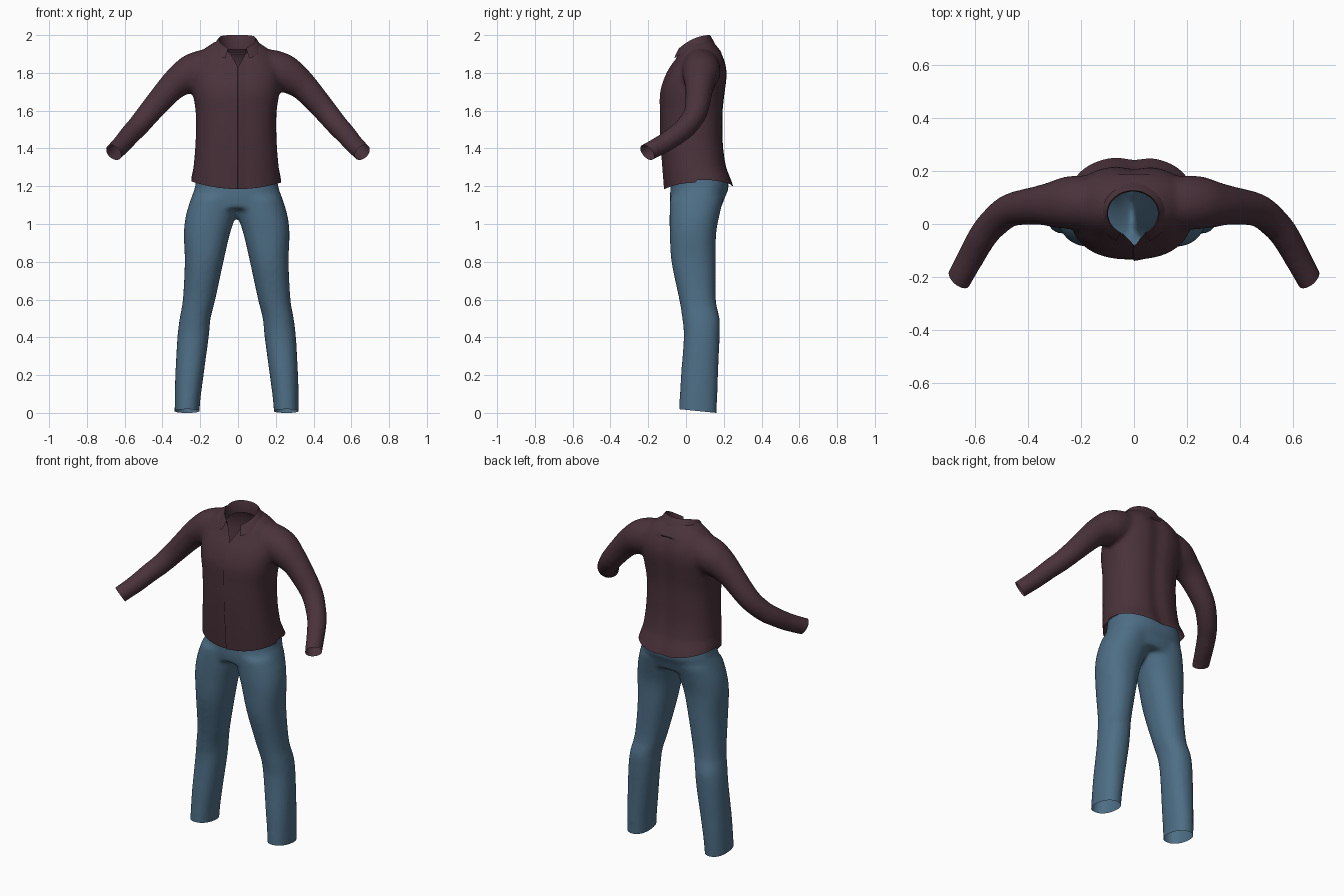
import bpy, bmesh, math
from mathutils import Vector

cube = bpy.data.objects.get("Cube")
if cube:
    bpy.data.objects.remove(cube, do_unlink=True)


def material(name, rgb):
    mat = bpy.data.materials.new(name)
    mat.use_nodes = True
    mat.diffuse_color = (*rgb, 1)
    mat.node_tree.nodes["Principled BSDF"].inputs["Base Color"].default_value = (*rgb, 1)
    return mat


maroon = material("dark maroon cloth", (0.068, 0.032, 0.043))
denim = material("blue denim", (0.075, 0.155, 0.235))


def smooth_rows(rows, steps=5):
    """Catmull-Rom resampling of a table of section values."""
    out = []
    for i in range(len(rows) - 1):
        a, b, c, d = (rows[max(0, min(len(rows) - 1, i + k))] for k in (-1, 0, 1, 2))
        for s in range(steps):
            t = s / steps
            out.append([0.5 * (2 * q + (r - p) * t + (2 * p - 5 * q + 4 * r - w) * t * t
                               + (3 * q - p - 3 * r + w) * t ** 3)
                        for p, q, r, w in zip(a, b, c, d)])
    return out + [list(rows[-1])]


def loft(bm, rings):
    """Closed tube through rings of points, capped at both ends."""
    loops = [[bm.verts.new(p) for p in ring] for ring in rings]
    n = len(loops[0])
    for lo, hi in zip(loops, loops[1:]):
        for i in range(n):
            j = (i + 1) % n
            bm.faces.new((lo[i], lo[j], hi[j], hi[i]))
    bm.faces.new(loops[0][::-1])
    bm.faces.new(loops[-1])


def flat_ring(z, x0, x1, y0, y1, power=2.4, n=40):
    """Level rounded section between the given limits."""
    ring = []
    for i in range(n):
        a = math.tau * i / n
        c, s = math.cos(a), math.sin(a)
        ring.append(((x0 + x1) / 2 + (x1 - x0) / 2 * math.copysign(abs(c) ** (2 / power), c),
                     (y0 + y1) / 2 + (y1 - y0) / 2 * math.copysign(abs(s) ** (2 / power), s), z))
    return ring


def tube_rings(rows, n=28):
    """Round sections square to a path of x, y, z, radius rows."""
    pts = [Vector(r[:3]) for r in rows]
    rings = []
    for i, p in enumerate(pts):
        d = (pts[min(i + 1, len(pts) - 1)] - pts[max(i - 1, 0)]).normalized()
        u = d.cross(Vector((0, 1, 0.3))).normalized()
        v = d.cross(u)
        rings.append([p + rows[i][3] * (u * math.cos(math.tau * k / n) + v * math.sin(math.tau * k / n))
                      for k in range(n)])
    return rings


def add_object(name, bm, mat):
    mesh = bpy.data.meshes.new(name)
    bm.to_mesh(mesh)
    bm.free()
    mesh.materials.append(mat)
    obj = bpy.data.objects.new(name, mesh)
    bpy.context.collection.objects.link(obj)
    return obj


def fuse(obj):
    """Blend overlapping tubes into one skin and return it for trimming."""
    remesh = obj.modifiers.new("fuse", 'REMESH')
    remesh.mode = 'VOXEL'
    remesh.voxel_size = 0.011
    soften = obj.modifiers.new("soften", 'SMOOTH')
    soften.factor = 0.5
    soften.iterations = 14
    bpy.context.view_layer.update()
    bm = bmesh.new()
    bm.from_object(obj, bpy.context.evaluated_depsgraph_get())
    obj.modifiers.clear()
    return bm


def cut(bm, point, normal, trim=True):
    bmesh.ops.bisect_plane(bm, geom=bm.verts[:] + bm.edges[:] + bm.faces[:], dist=1e-5,
                           plane_co=point, plane_no=Vector(normal).normalized(), clear_outer=trim)


def finish(obj, bm, angle=50):
    mat = obj.data.materials[0]
    bm.to_mesh(obj.data)
    bm.free()
    if not obj.data.materials:
        obj.data.materials.append(mat)
    obj.data.polygons.foreach_set("material_index", [0] * len(obj.data.polygons))
    bpy.ops.object.select_all(action='DESELECT')
    obj.select_set(True)
    bpy.context.view_layer.objects.active = obj
    bpy.ops.object.shade_smooth_by_angle(angle=math.radians(angle))


# Trousers: two legs and a pelvis. Leg rows are z, inner x, outer x, front y, back y
leg = [(-0.06, 0.2, 0.33, -0.04, 0.16), (0.06, 0.193, 0.328, -0.035, 0.165),
       (0.2, 0.175, 0.325, -0.027, 0.17), (0.4, 0.148, 0.314, -0.012, 0.178),
       (0.5, 0.138, 0.302, -0.02, 0.178), (0.6, 0.113, 0.285, -0.036, 0.158),
       (0.8, 0.07, 0.275, -0.077, 0.157), (0.95, 0.035, 0.28, -0.086, 0.16),
       (1.05, 0.003, 0.268, -0.087, 0.178), (1.14, -0.02, 0.24, -0.085, 0.2)]
pelvis = [(1.08, 0.25, -0.08, 0.185), (1.14, 0.24, -0.085, 0.205),
          (1.2, 0.22, -0.082, 0.226), (1.32, 0.205, -0.08, 0.2)]
bm = bmesh.new()
for side in (-1, 1):
    rings = [flat_ring(z, side * a - 0.007, side * b - 0.007, f, k, 2.2)
             for z, a, b, f, k in smooth_rows(leg)]
    loft(bm, rings)
loft(bm, [flat_ring(z, -w - 0.007, w - 0.007, f, k) for z, w, f, k in smooth_rows(pelvis)])
bmesh.ops.recalc_face_normals(bm, faces=bm.faces[:])
trousers = add_object("trousers", bm, denim)
bm = fuse(trousers)
cut(bm, (0, 0.16, 0), (0, -0.1, -1))
cut(bm, (0, 0, 1.25), (0, 0, 1))
finish(trousers, bm)

# Shirt body rows are z, half width, front y, back y
body = [(1.1, 0.245, -0.105, 0.275), (1.2, 0.237, -0.112, 0.25), (1.3, 0.226, -0.12, 0.218),
        (1.4, 0.217, -0.127, 0.202), (1.5, 0.213, -0.132, 0.198), (1.6, 0.215, -0.133, 0.199),
        (1.7, 0.23, -0.131, 0.21), (1.79, 0.235, -0.102, 0.22), (1.86, 0.215, -0.062, 0.21),
        (1.91, 0.185, -0.036, 0.187), (1.945, 0.145, -0.012, 0.16), (1.97, 0.1, 0, 0.14)]
# Sleeve rows are x, y, z, radius
sleeve = [(0.1, 0.075, 1.835, 0.088), (0.17, 0.08, 1.825, 0.1), (0.24, 0.08, 1.8, 0.101),
          (0.3, 0.074, 1.765, 0.088), (0.36, 0.07, 1.715, 0.074), (0.465, 0.052, 1.595, 0.063),
          (0.53, 0.002, 1.517, 0.058), (0.57, -0.047, 1.475, 0.055),
          (0.61, -0.117, 1.427, 0.052), (0.655, -0.2, 1.382, 0.049), (0.7, -0.28, 1.337, 0.049)]
bm = bmesh.new()
loft(bm, [flat_ring(z, -w - 0.01, w - 0.01, f, k) for z, w, f, k in smooth_rows(body)])
for side in (-1, 1):
    loft(bm, tube_rings([(side * x, y, z, r) for x, y, z, r in smooth_rows(sleeve)]))
bmesh.ops.recalc_face_normals(bm, faces=bm.faces[:])
shirt = add_object("shirt", bm, maroon)
bm = fuse(shirt)

# Cuffs and hem are trimmed open
for side in (-1, 1):
    cut(bm, (side * 0.66, -0.205, 1.38), (side * 0.5, -0.6, -0.5))
cut(bm, (0, 0, 1.185), (0, 0, -1))
# Placket edge and throat opening lines
for x in (-0.003, 0, 0.035):
    cut(bm, (x, 0, 0), (1, 0, 0), False)
for side in (-1, 1):
    cut(bm, (0, 0, 1.83), (side, 0, -0.55), False)
for v in bm.verts:
    x, y, z = v.co
    if y < 0 and -1e-4 <= x <= 0.04 and z < 1.87:
        v.co.y -= 0.006 * (1 - x / 0.04)
    if y > 0.1 and abs(x) < 0.2 and z < 1.9:
        v.co.y -= 0.012 * math.exp(-(x / 0.05) ** 2)
    if z < 1.3 and abs(x) < 0.3:
        lift = 0.035 * (x / 0.23) ** 2 + (0.015 if y > 0.05 else 0)
        v.co.z += lift * (1.3 - z) / 0.115


def in_neck(face):
    x, y, z = face.calc_center_median()
    throat = z > 1.83 and y < 0.04 and abs(x) < 0.55 * (z - 1.83)
    return throat or (z > 1.87 and (x / 0.105) ** 2 + ((y - 0.045) / 0.09) ** 2 < 1)


bmesh.ops.delete(bm, geom=[f for f in bm.faces if in_neck(f)], context='FACES')
finish(shirt, bm)

# Folded collar, open at the throat: inner stand, fold and outer flap
bm = bmesh.new()
previous = None
count = 48
for i in range(count + 1):
    a = math.radians(-152 + 304 * i / count)
    top = 2.0 - 0.078 * ((1 - math.cos(a)) / 2) ** 2
    section = [(0.094, 0.083, top - 0.075), (0.094, 0.082, top - 0.008), (0.098, 0.086, top),
               (0.104, 0.092, top - 0.006), (0.135, 0.117, top - 0.054)]
    row = [bm.verts.new((rx * math.sin(a) - 0.004, 0.04 + ry * math.cos(a), z))
           for rx, ry, z in section]
    if previous:
        for k in range(len(row) - 1):
            bm.faces.new((previous[k], row[k], row[k + 1], previous[k + 1]))
    previous = row
bmesh.ops.recalc_face_normals(bm, faces=bm.faces[:])
collar = add_object("collar", bm, maroon)
bm = bmesh.new()
bm.from_mesh(collar.data)
finish(collar, bm, 60)
